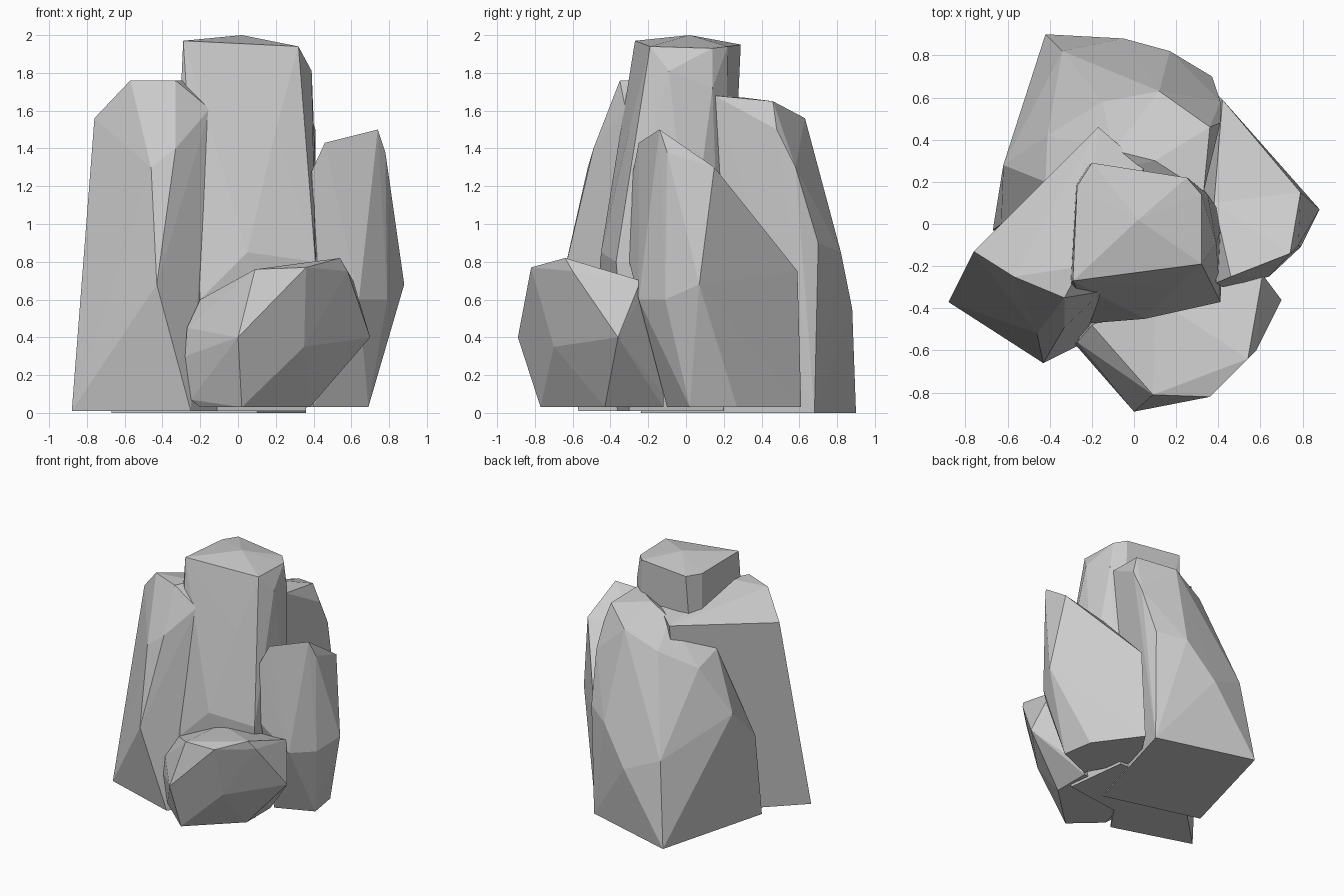
import bpy, bmesh


def rock(name, *corners):
    """Faceted boulder: convex hull around a few corner points."""
    bm = bmesh.new()
    for c in corners:
        bm.verts.new(c)
    res = bmesh.ops.convex_hull(bm, input=bm.verts[:])
    junk = {g for g in res["geom_interior"] + res["geom_unused"]
            if isinstance(g, bmesh.types.BMVert)}
    bmesh.ops.delete(bm, geom=list(junk), context='VERTS')
    bmesh.ops.recalc_face_normals(bm, faces=bm.faces[:])
    me = bpy.data.meshes.new(name)
    bm.to_mesh(me)
    bm.free()
    ob = bpy.data.objects.new(name, me)
    bpy.context.collection.objects.link(ob)
    return ob


# tall central pillar with a low pointed cap
rock("centre_rock",
     (0.02, 0.02, 2.0), (-0.29, -0.27, 1.97), (0.32, -0.19, 1.94),
     (0.32, 0.14, 1.93), (0.25, 0.22, 1.94), (-0.2, 0.29, 1.95),
     (-0.27, 0.18, 1.95), (0.39, -0.09, 1.81), (0.35, 0.14, 1.72),
     (-0.3, -0.28, 1.75), (-0.2, -0.47, 0.6), (0.05, -0.45, 0.85),
     (0.2, -0.3, 1.5), (0.33, -0.23, 1.62),
     (0.41, -0.37, 0.8), (0.43, 0.02, 0.8), (-0.25, -0.38, 0.01),
     (0.36, -0.3, 0.01), (0.3, 0.2, 0.01), (-0.3, 0.2, 0.01))

# left slab with a flat face toward the back left
rock("left_rock",
     (-0.88, -0.37, 0.01), (-0.76, -0.13, 1.56), (-0.57, -0.25, 1.76),
     (-0.33, -0.35, 1.76), (-0.25, -0.2, 1.76), (-0.15, -0.32, 1.61),
     (-0.46, -0.52, 1.3), (-0.33, -0.49, 1.4), (-0.43, -0.66, 0.68),
     (-0.25, -0.57, 0.01),
     (-0.2, -0.43, 0.6), (-0.17, 0.46, 1.6), (0.05, 0.27, 1.62),
     (-0.2, 0.3, 0.01), (0.0, -0.2, 0.01))

# broad back rock
rock("back_rock",
     (-0.42, 0.9, 0.0), (-0.67, -0.03, 0.0), (0.1, -0.24, 0.0),
     (0.36, 0.68, 0.0), (-0.34, 0.82, 0.67), (-0.05, 0.88, 0.55),
     (0.17, 0.82, 0.85), (0.37, 0.7, 0.9),
     (-0.62, 0.28, 0.93), (-0.63, 0.0, 0.65), (-0.42, 0.2, 1.38),
     (-0.41, 0.42, 1.3), (-0.15, 0.58, 1.43),
     (0.12, 0.63, 1.56), (0.41, 0.58, 1.3), (0.41, 0.48, 1.5),
     (0.36, 0.46, 1.65), (0.33, 0.15, 1.68), (0.1, 0.3, 1.67),
     (-0.1, 0.35, 1.6))

# leaning right rock
rock("right_rock",
     (0.74, -0.14, 1.5), (0.46, -0.25, 1.43), (0.39, -0.28, 1.28),
     (0.79, 0.15, 1.3), (0.78, -0.1, 1.38), (0.88, 0.07, 0.68),
     (0.79, -0.11, 0.6), (0.64, -0.25, 0.6), (0.42, -0.3, 0.8),
     (0.42, 0.59, 0.75), (0.4, 0.61, 0.03), (0.65, 0.27, 0.03),
     (0.69, 0.02, 0.03), (0.4, -0.1, 0.03),
     (0.2, 0.3, 0.03), (0.38, 0.1, 1.25))

# low boulder in front
rock("front_rock",
     (0.0, -0.89, 0.4), (0.09, -0.81, 0.76), (0.36, -0.82, 0.77),
     (0.54, -0.64, 0.82), (0.58, -0.6, 0.75), (0.7, -0.36, 0.4),
     (0.61, -0.24, 0.7), (0.57, -0.2, 0.68), (0.35, -0.7, 0.35),
     (0.02, -0.77, 0.03),
     (0.38, -0.43, 0.03), (-0.2, -0.57, 0.03), (-0.25, -0.56, 0.07),
     (-0.28, -0.57, 0.3), (-0.27, -0.56, 0.45), (-0.2, -0.48, 0.6),
     (0.1, -0.35, 0.73), (0.42, -0.12, 0.1), (0.38, -0.12, 0.03),
     (-0.1, -0.2, 0.03))
